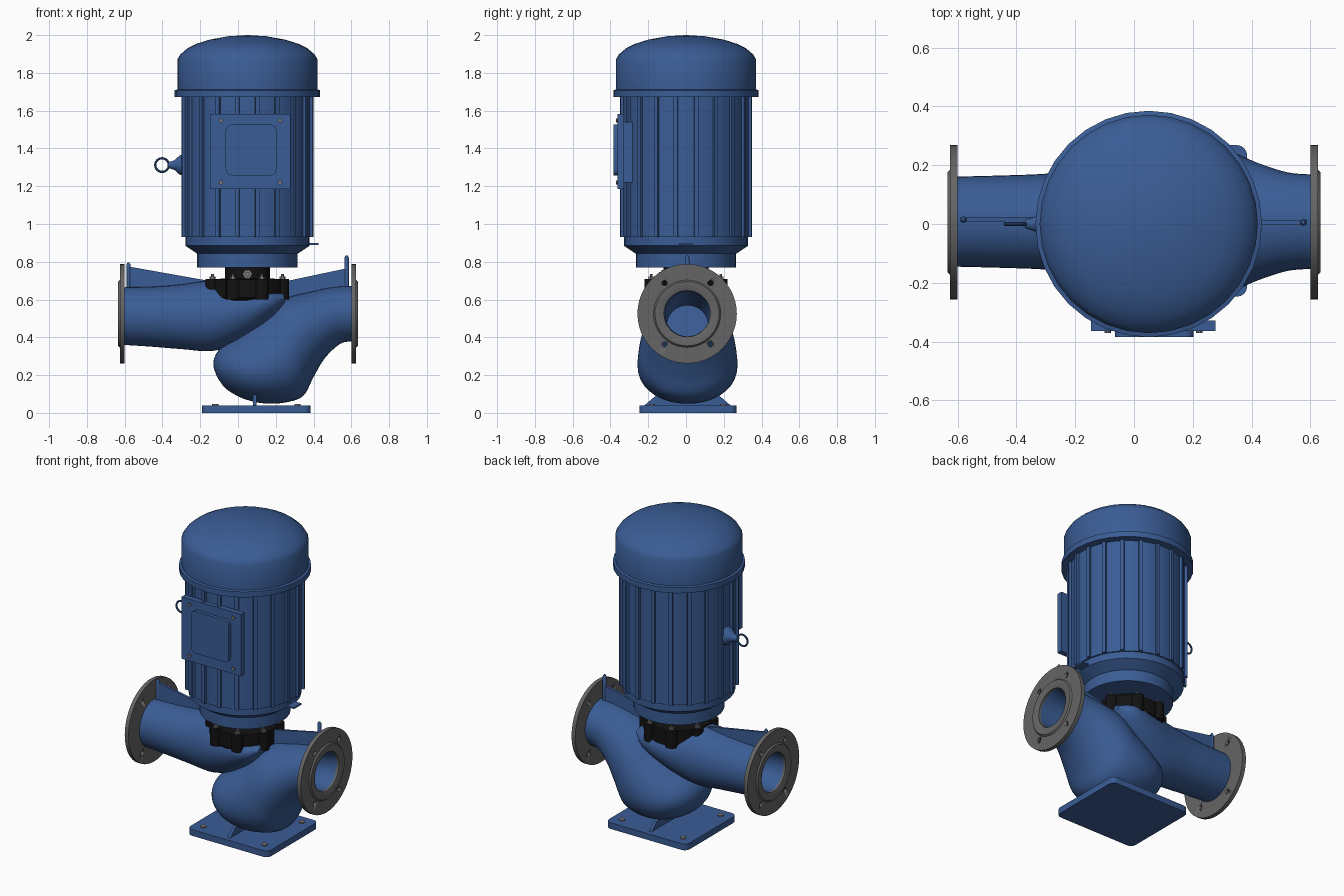
import bpy, bmesh, math
from mathutils import Vector, Matrix

if "Cube" in bpy.data.objects:
    bpy.data.objects.remove(bpy.data.objects["Cube"])

def material(name, rgb):
    m = bpy.data.materials.new(name)
    m.diffuse_color = (*rgb, 1)
    m.use_nodes = True
    m.node_tree.nodes["Principled BSDF"].inputs["Base Color"].default_value = m.diffuse_color
    return m

BLUE = material("pump blue", (0.042, 0.108, 0.30))
GREY = material("flange grey", (0.13, 0.13, 0.13))
BLACK = material("lantern black", (0.006, 0.006, 0.006))
STEEL = material("bolt steel", (0.2, 0.2, 0.21))
AX = 0.05      # motor axis x
PY = 0.008     # pump centre y

def finish(name, bm, mat, angle=35, recalc=True):
    if recalc:
        bmesh.ops.recalc_face_normals(bm, faces=bm.faces)
    me = bpy.data.meshes.new(name)
    bm.to_mesh(me)
    bm.free()
    me.materials.append(mat)
    ob = bpy.data.objects.new(name, me)
    bpy.context.collection.objects.link(ob)
    bpy.ops.object.select_all(action='DESELECT')
    bpy.context.view_layer.objects.active = ob
    ob.select_set(True)
    bpy.ops.object.shade_smooth_by_angle(angle=math.radians(angle))
    return ob

def skin(bm, rings, closed=False):
    n = len(rings[0])
    pairs = list(zip(rings, rings[1:])) + ([(rings[-1], rings[0])] if closed else [])
    for a, b in pairs:
        for i in range(n):
            bm.faces.new((a[i], a[(i + 1) % n], b[(i + 1) % n], b[i]))

DIRS = {'Z': Matrix(), 'X': Matrix.Rotation(math.pi / 2, 4, 'Y'),
        '-X': Matrix.Rotation(-math.pi / 2, 4, 'Y'), '-Y': Matrix.Rotation(math.pi / 2, 4, 'X')}

def lathe(name, prof, loc, mat, axis='Z', n=32, closed=False):
    """Spin (radius, height) points about an axis; ends are capped unless closed."""
    bm = bmesh.new()
    m = Matrix.Translation(loc) @ DIRS[axis]
    rings = [[bm.verts.new(m @ Vector((r * math.cos(2 * math.pi * i / n), r * math.sin(2 * math.pi * i / n), h)))
              for i in range(n)] for r, h in prof]
    skin(bm, rings, closed)
    if not closed:
        bm.faces.new(rings[0])
        bm.faces.new(rings[-1])
    return finish(name, bm, mat)

def prism(name, pts, axis, lo, hi, mat, bevel=0):
    """Extrude a 2D outline along an axis between lo and hi."""
    bm = bmesh.new()
    place = {'Z': lambda u, v, d: (u, v, d), 'Y': lambda u, v, d: (u, d, v), 'X': lambda u, v, d: (d, u, v)}[axis]
    rings = [[bm.verts.new(place(u, v, d)) for u, v in pts] for d in (lo, hi)]
    skin(bm, rings)
    bm.faces.new(rings[0])
    bm.faces.new(rings[1])
    if bevel:
        k = 'XYZ'.index(axis)
        es = [e for e in bm.edges if abs(e.verts[0].co[k] - e.verts[1].co[k]) > 1e-5]
        bmesh.ops.bevel(bm, geom=es, offset=bevel, segments=4, profile=0.5, affect='EDGES')
    return finish(name, bm, mat, 30)

def rect(u0, u1, v0, v1):
    return [(u0, v0), (u1, v0), (u1, v1), (u0, v1)]

def loft(name, keys, mat, cap=True, n=40, sub=5):
    """Elliptic rings given by edge points A, B in the xz plane and a half width in y."""
    keys = [Vector(k) for k in keys]
    ks = [2 * keys[0] - keys[1]] + keys + [2 * keys[-1] - keys[-2]]
    smooth = []
    for i in range(1, len(ks) - 2):
        p0, p1, p2, p3 = ks[i - 1:i + 3]
        for s in range(sub):
            t = s / sub
            smooth.append(0.5 * (2 * p1 + (p2 - p0) * t + (2 * p0 - 5 * p1 + 4 * p2 - p3) * t * t
                                 + (3 * p1 - p0 - 3 * p2 + p3) * t ** 3))
    smooth.append(keys[-1])
    bm = bmesh.new()
    rings = []
    for ax, az, bx, bz, w in smooth:
        ring = []
        for i in range(n):
            a = 2 * math.pi * i / n
            c = math.cos(a) / 2
            ring.append(bm.verts.new(((ax + bx) / 2 + c * (ax - bx), PY + w * math.sin(a),
                                      (az + bz) / 2 + c * (az - bz))))
        rings.append(ring)
    skin(bm, rings)
    if cap:
        bm.faces.new(rings[-1])
    return finish(name, bm, mat, 50)

# Base plate, its bolts and the web under the casing
prism("base_plate", rect(-0.19, 0.385, -0.247, 0.268), 'Z', 0, 0.04, BLUE, 0.035)
for x in (-0.12, 0.315):
    for y in (-0.18, 0.2):
        lathe("base_bolt", [(0.017, 0.035), (0.017, 0.048)], (x, y, 0), STEEL, n=12)
prism("base_web", [(-0.22, 0.04), (0.236, 0.04), (0.16, 0.105), (-0.144, 0.105)], 'X', 0.08, 0.097, BLUE)

# Casing: outlet bend swelling into the bowl, and the inlet pipe
loft("volute_bowl", [
    (0.605, 0.672, 0.605, 0.38, 0.16), (0.50, 0.665, 0.54, 0.365, 0.168), (0.38, 0.64, 0.46, 0.29, 0.20),
    (0.24, 0.60, 0.40, 0.19, 0.24), (0.12, 0.50, 0.345, 0.09, 0.262), (0.0, 0.41, 0.25, 0.055, 0.262),
    (-0.085, 0.35, 0.14, 0.05, 0.235), (-0.122, 0.30, 0.03, 0.075, 0.18), (-0.13, 0.25, -0.06, 0.125, 0.10),
    (-0.115, 0.20, -0.105, 0.18, 0.01)], BLUE)
loft("inlet_pipe", [
    (-0.605, 0.665, -0.605, 0.36, 0.153), (-0.45, 0.668, -0.45, 0.35, 0.157), (-0.30, 0.68, -0.30, 0.338, 0.163),
    (-0.15, 0.70, -0.12, 0.33, 0.18), (0.0, 0.695, 0.06, 0.40, 0.205), (0.12, 0.68, 0.2, 0.50, 0.21),
    (0.24, 0.64, 0.25, 0.58, 0.15)], BLUE)

# Pipe bores, flanges with bolt holes
for s, side, axis in ((1, "outlet", 'X'), (-1, "inlet", '-X')):
    drop = 0.06 if s > 0 else 0
    bore = loft(side + "_bore", [(s * 0.615, 0.645, s * 0.615, 0.405, 0.12),
                                 (s * 0.50, 0.635 - drop / 3, s * 0.50, 0.415 - drop / 3, 0.115),
                                 (s * 0.38, 0.63 - drop, s * 0.42, 0.42 - drop, 0.11)], BLUE)
    bore.data.flip_normals()
    fl = lathe(side + "_flange", [(0.122, 0), (0.263, 0), (0.263, 0.026), (0.178, 0.026), (0.17, 0.035),
                                  (0.14, 0.035), (0.122, 0.028)],
               (s * 0.6, PY - 0.002, 0.525), GREY, axis, 48, True)
    for sy in (-1, 1):
        for sz in (-1, 1):
            cut = lathe("hole_cutter", [(0.014, -0.05), (0.014, 0.1)],
                        (s * 0.6, PY + sy * 0.122, 0.525 + sz * 0.162), GREY, axis, 12)
            cut.hide_render = True
            mod = fl.modifiers.new("hole", 'BOOLEAN')
            mod.object = cut
            bpy.context.view_layer.objects.active = fl
            bpy.ops.object.modifier_apply(modifier=mod.name)
            bpy.data.objects.remove(cut)

# Stiffening ribs and plug posts on the pipes
prism("inlet_rib", [(-0.59, 0.64), (-0.10, 0.66), (-0.17, 0.702), (-0.58, 0.775), (-0.59, 0.775)],
      'Y', PY - 0.001, PY + 0.015, BLUE)
prism("outlet_rib", [(0.59, 0.64), (0.22, 0.56), (0.22, 0.69), (0.575, 0.765)],
      'Y', PY - 0.01, PY + 0.006, BLUE)
lathe("inlet_post", [(0.011, 0.65), (0.011, 0.785), (0.005, 0.795)], (-0.58, PY + 0.007, 0), BLUE, n=12)
lathe("outlet_post", [(0.012, 0.65), (0.012, 0.82), (0.006, 0.832)], (0.575, PY - 0.002, 0), BLUE, n=12)

# Black lantern with bosses and nuts
lathe("lantern_ring", [(0.19, 0.595), (0.208, 0.61), (0.208, 0.705), (0.12, 0.712), (0.118, 0.79)], (AX, 0, 0), BLACK)
for i in range(8):
    a = math.pi / 8 + i * math.pi / 4
    x, y = AX + 0.2 * math.cos(a), 0.2 * math.sin(a)
    lathe("lantern_boss", [(0.036, 0.6), (0.036, 0.71)], (x, y, 0), BLACK, n=16)
    lathe("lantern_nut", [(0.016, 0.705), (0.016, 0.722), (0.008, 0.722), (0.008, 0.735)], (x, y, 0), STEEL, n=6)
lathe("front_plug", [(0.026, 0.1), (0.026, 0.13), (0.014, 0.13), (0.014, 0.142)], (AX, 0, 0.735), STEEL, '-Y', 6)

# Motor: lower flange, ribbed shell, fan cap
lathe("motor_flange", [(0.2, 0.77), (0.266, 0.77), (0.266, 0.843), (0.329, 0.885), (0.329, 0.94)], (AX, 0, 0), BLUE)
outline = []
N = 20
for i in range(N):
    a = (i + 0.5) * 2 * math.pi / N
    for da, r in ((-0.034, 0.336), (-0.032, 0.352), (0.032, 0.352), (0.034, 0.336), (0.11, 0.337), (0.2, 0.337)):
        outline.append((AX + r * math.cos(a + da), r * math.sin(a + da)))
prism("motor_shell", outline, 'Z', 0.93, 1.68, BLUE)
lathe("fan_cap", [(0.3, 1.672), (0.385, 1.672), (0.385, 1.708), (0.371, 1.712), (0.371, 1.872), (0.355, 1.898),
                  (0.318, 1.93), (0.27, 1.954), (0.2, 1.976), (0.1, 1.994), (0.003, 2.0)], (AX, 0, 0), BLUE)
prism("motor_tab", rect(0.34, 0.425, -0.037, 0.037), 'Z', 0.889, 0.899, BLUE)

# Terminal box with lid and screws
prism("box_neck", rect(-0.10, 0.23, 1.22, 1.54), 'Y', -0.34, -0.22, BLUE)
prism("terminal_box", rect(-0.147, 0.277, 1.185, 1.583), 'Y', -0.363, -0.328, BLUE)
prism("box_lid", rect(-0.065, 0.203, 1.258, 1.527), 'Y', -0.385, -0.36, BLUE, 0.03)
for x in (-0.09, 0.222):
    for z in (1.22, 1.548):
        lathe("box_screw", [(0.011, 0.36), (0.011, 0.371)], (x, 0, z), STEEL, '-Y', 10)

# Lifting eye
lathe("eye_boss", [(0.06, 0.325), (0.05, 0.36), (0.026, 0.385), (0.014, 0.42)], (AX, 0, 1.312), BLUE, '-X', 20)
lathe("lifting_eye", [(0.036 + 0.006 * math.cos(k * math.pi / 4), 0.006 * math.sin(k * math.pi / 4)) for k in range(8)],
      (-0.402, 0, 1.312), BLUE, '-Y', 28, True)
